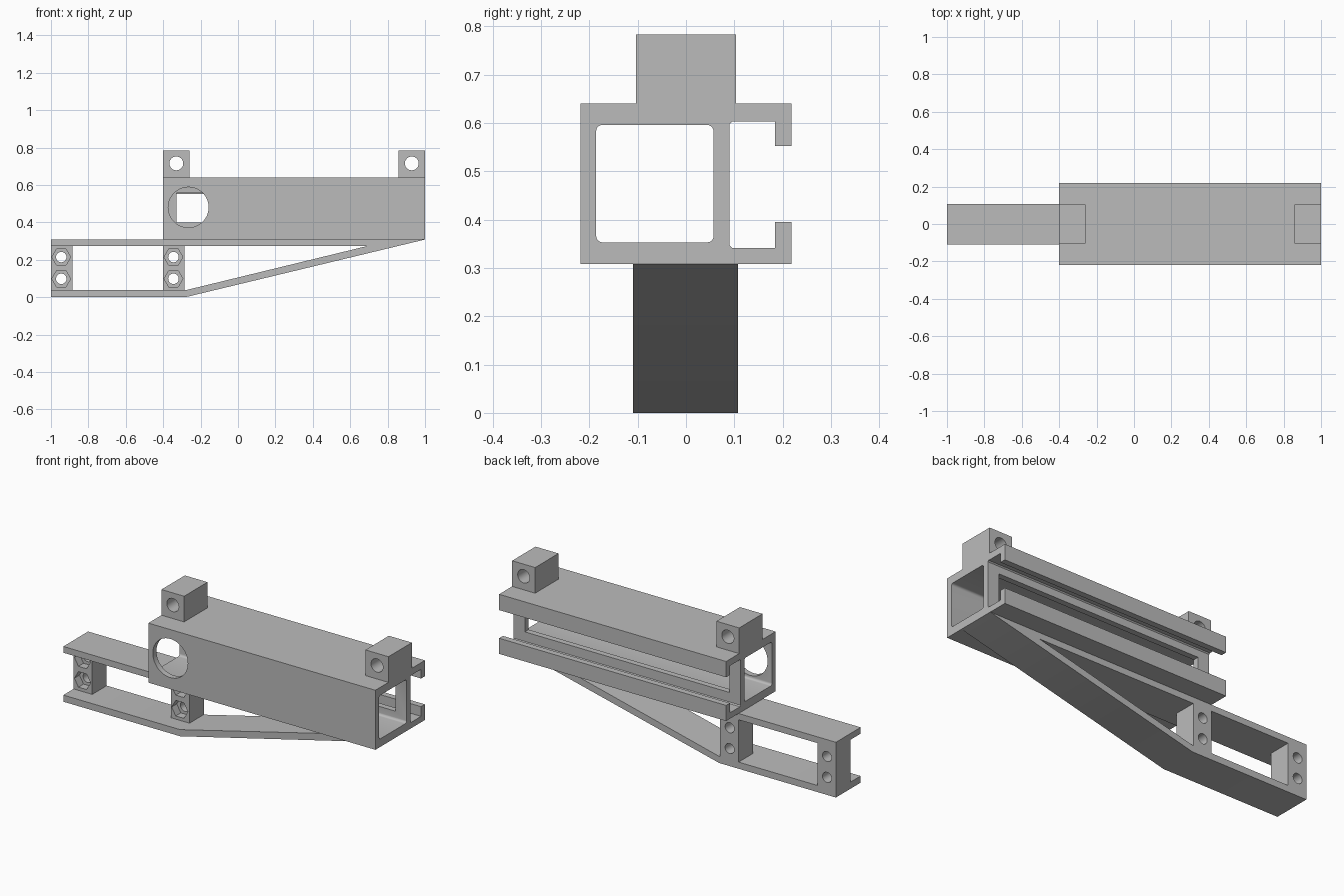
import bpy
import bmesh
from math import cos, sin, pi, radians

cube = bpy.data.objects.get("Cube")
if cube:
    bpy.data.objects.remove(cube, do_unlink=True)

# Single plain grey
grey = bpy.data.materials.new("plain grey")
grey.use_nodes = True
colour = (0.5, 0.5, 0.5, 1)
grey.diffuse_color = colour
grey.node_tree.nodes["Principled BSDF"].inputs["Base Color"].default_value = colour


def prism(name, points, axis, start, end):
    """Extrude a closed profile along X (points are y, z) or Y (points are x, z)."""
    bm = bmesh.new()
    place = (lambda p, t: (t, p[0], p[1])) if axis == "X" else (lambda p, t: (p[0], t, p[1]))
    rings = [[bm.verts.new(place(p, t)) for p in points] for t in (start, end)]
    bm.faces.new(rings[0])
    bm.faces.new(rings[1])
    n = len(points)
    for i in range(n):
        j = (i + 1) % n
        bm.faces.new((rings[0][i], rings[0][j], rings[1][j], rings[1][i]))
    bmesh.ops.recalc_face_normals(bm, faces=bm.faces)
    mesh = bpy.data.meshes.new(name)
    bm.to_mesh(mesh)
    bm.free()
    mesh.materials.append(grey)
    obj = bpy.data.objects.new(name, mesh)
    bpy.context.collection.objects.link(obj)
    return obj


def rect(u0, u1, v0, v1):
    return [(u0, v0), (u1, v0), (u1, v1), (u0, v1)]


def ngon(u, v, radius, sides):
    return [(u + radius * cos(2 * pi * i / sides), v + radius * sin(2 * pi * i / sides))
            for i in range(sides)]


def round_rect(u0, u1, v0, v1, r, steps=5):
    corners = [(u1 - r, v1 - r), (u0 + r, v1 - r), (u0 + r, v0 + r), (u1 - r, v0 + r)]
    return [(u + r * cos(pi / 2 * (k + s / steps)), v + r * sin(pi / 2 * (k + s / steps)))
            for k, (u, v) in enumerate(corners) for s in range(steps + 1)]


def cut(obj, points, axis, start, end):
    """Subtract a prism from the object and discard the cutter."""
    cutter = prism("cutter", points, axis, start, end)
    cutter.hide_render = True
    mod = obj.modifiers.new("cut", "BOOLEAN")
    mod.operation = "DIFFERENCE"
    mod.solver = "EXACT"
    mod.object = cutter
    bpy.context.view_layer.update()
    graph = bpy.context.evaluated_depsgraph_get()
    mesh = bpy.data.meshes.new_from_object(obj.evaluated_get(graph))
    obj.modifiers.clear()
    obj.data = mesh
    bpy.data.objects.remove(cutter, do_unlink=True)


parts = []

# Hollow rail with a lipped channel along the back
rail = prism("rail", [
    (-.218, .308), (.218, .308), (.218, .395), (.184, .395), (.184, .341),
    (.096, .341), (.09, .347), (.09, .597), (.096, .603), (.184, .603),
    (.184, .552), (.218, .552), (.218, .64), (-.218, .64)], "X", -.4, 1)
cut(rail, round_rect(-.186, .057, .353, .596, .013), "X", -.5, 1.1)
cut(rail, rect(-.33, .93, .4, .556), "Y", .02, .12)      # slot in the inner wall
cut(rail, ngon(-.265, .48, .108, 48), "Y", -.3, -.1)     # round port in the front wall
parts.append(rail)

# Mounting lugs on top of the rail
for side, x0, x1 in (("right", -.4, -.26), ("left", .858, 1)):
    lug = prism(side + "_lug", rect(x0, x1, .64, .783), "Y", -.103, .103)
    cut(lug, ngon((x0 + x1) / 2, .715, .037, 32), "Y", -.2, .2)
    parts.append(lug)

# Lower bracket: top flange, bottom flange and sloping strut
parts.append(prism("bracket", [
    (-1, 0), (-.28, 0), (1, .308), (-1, .308), (-1, .273),
    (.69, .273), (-.28, .037), (-1, .037)], "Y", -.11, .108))

# Posts with bolt holes and hexagonal nut pockets
for name, x0 in (("outer_post", -1), ("inner_post", -.4)):
    post = prism(name, rect(x0, x0 + .115, .037, .273), "Y", -.02, .108)
    for z in (.098, .214):
        cut(post, ngon(x0 + .055, z, .028, 32), "Y", -.1, .2)
        cut(post, ngon(x0 + .055, z, .05, 6), "Y", -.1, .025)
    parts.append(post)

# Smooth the round holes and keep the edges crisp
bpy.ops.object.select_all(action="DESELECT")
for part in parts:
    part.select_set(True)
bpy.context.view_layer.objects.active = rail
bpy.ops.object.shade_smooth_by_angle(angle=radians(25))
